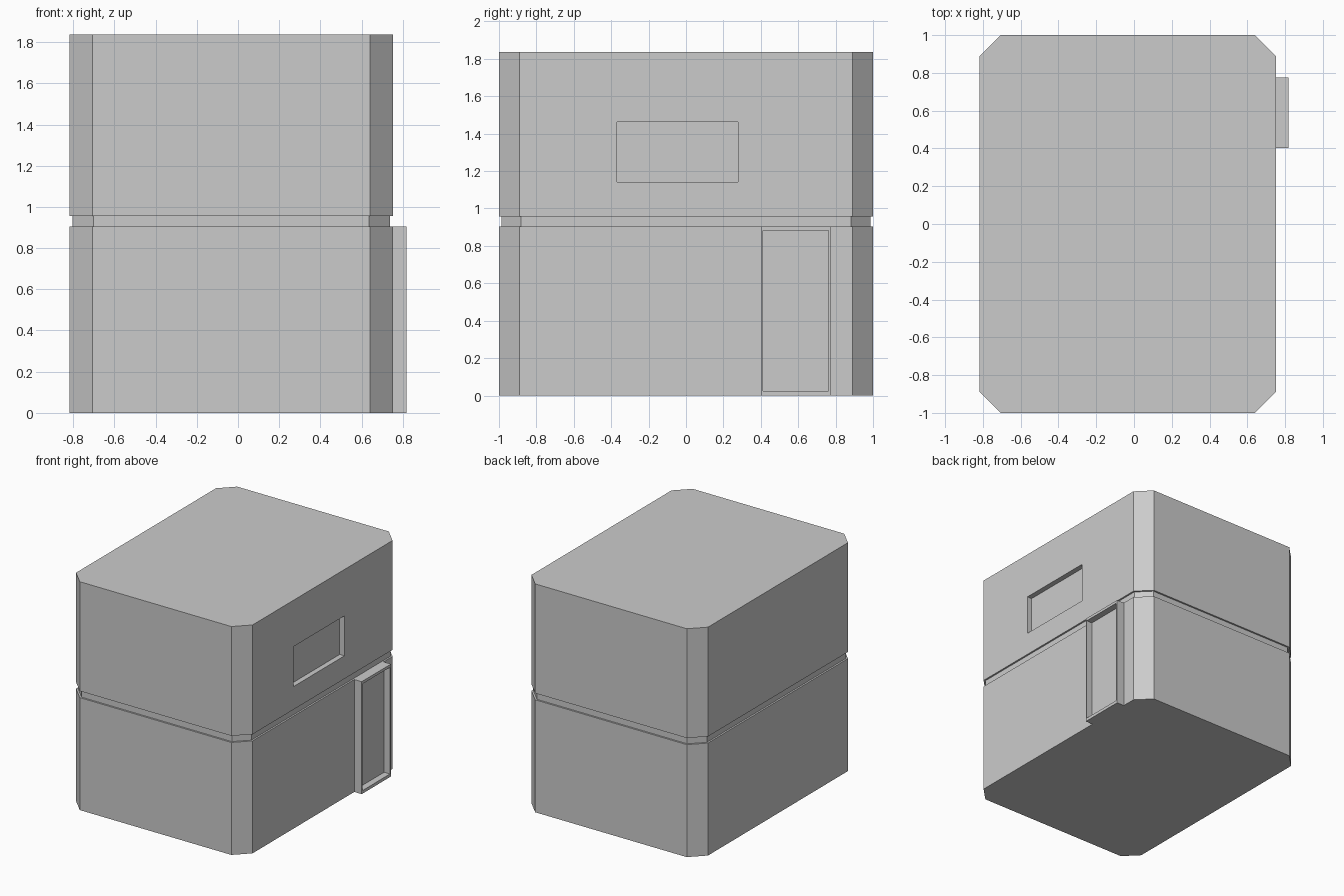
import bpy, bmesh

if "Cube" in bpy.data.objects:
    bpy.data.objects.remove(bpy.data.objects["Cube"])

X0, X1, Y = -0.818, 0.752, 1.0      # body extents
CORNER, INSET = 0.111, 0.014        # corner cut, groove depth
GROOVE_LO, GROOVE_HI, TOP = 0.904, 0.957, 1.836


def finish(name, bm):
    bmesh.ops.recalc_face_normals(bm, faces=bm.faces)
    mesh = bpy.data.meshes.new(name)
    bm.to_mesh(mesh)
    bm.free()
    obj = bpy.data.objects.new(name, mesh)
    bpy.context.collection.objects.link(obj)
    return obj


def box(name, lo, hi):
    bm = bmesh.new()
    bmesh.ops.create_cube(bm, size=1)
    for v in bm.verts:
        v.co = [(a + b) / 2 + c * (b - a) for a, b, c in zip(lo, hi, v.co)]
    return finish(name, bm)


def cut(target, name, lo, hi):
    cutter = box(name, lo, hi)
    cutter.hide_render = True
    cutter.hide_set(True)
    mod = target.modifiers.new(name, 'BOOLEAN')
    mod.operation = 'DIFFERENCE'
    mod.solver = 'EXACT'
    mod.object = cutter


def octagon(d):
    # rectangle with cut corners, offset evenly inwards by d
    x0, x1, y = X0 + d, X1 - d, Y - d
    c = CORNER - d * (2 - 2 ** 0.5)
    return [(x0 + c, -y), (x1 - c, -y), (x1, -y + c), (x1, y - c),
            (x1 - c, y), (x0 + c, y), (x0, y - c), (x0, -y + c)]


# two-storey body: one closed shell with a groove between storeys
bm = bmesh.new()
levels = [(0, 0), (0, GROOVE_LO), (INSET, GROOVE_LO),
          (INSET, GROOVE_HI), (0, GROOVE_HI), (0, TOP)]
rings = [[bm.verts.new((x, y, z)) for x, y in octagon(d)] for d, z in levels]
for a, b in zip(rings, rings[1:]):
    for i in range(8):
        j = (i + 1) % 8
        bm.faces.new((a[i], a[j], b[j], b[i]))
bm.faces.new(rings[0])
bm.faces.new(rings[-1])
body = finish("house_body", bm)

# window recess in the upper storey
cut(body, "window_cutter", (X1 - 0.042, -0.369, 1.142), (X1 + 0.1, 0.278, 1.463))

# projecting door frame with a recessed door panel
door = box("door_frame", (X1, 0.403, 0), (0.818, 0.775, GROOVE_LO))
cut(door, "door_cutter", (0.766, 0.413, 0.025), (0.9, 0.762, 0.882))
